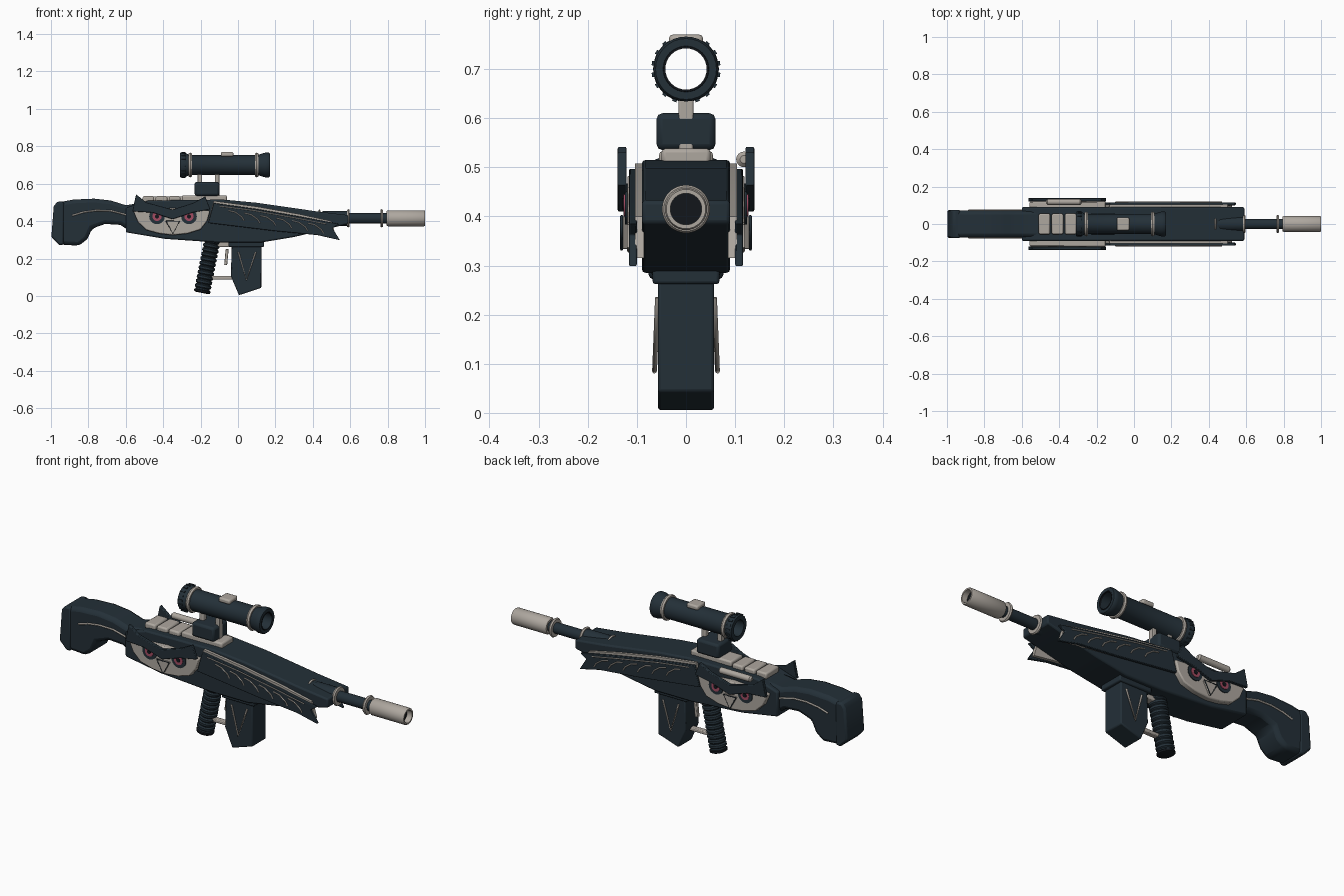
import bpy, bmesh, math
from mathutils import Vector, Matrix

if "Cube" in bpy.data.objects:
    bpy.data.objects.remove(bpy.data.objects["Cube"])


def material(name, rgb):
    m = bpy.data.materials.new(name)
    m.diffuse_color = (*rgb, 1)
    m.use_nodes = True
    m.node_tree.nodes["Principled BSDF"].inputs["Base Color"].default_value = m.diffuse_color
    return m


NAVY = material("dark navy", (0.017, 0.029, 0.039))
BEIGE = material("warm beige", (0.42, 0.385, 0.345))
PINK = material("dusky pink", (0.36, 0.07, 0.12))
BLACK = material("near black", (0.006, 0.008, 0.011))


def finish(name, bm, mat, bevel=0.0, angle=35):
    bmesh.ops.recalc_face_normals(bm, faces=bm.faces)
    me = bpy.data.meshes.new(name)
    bm.to_mesh(me)
    bm.free()
    ob = bpy.data.objects.new(name, me)
    bpy.context.collection.objects.link(ob)
    me.materials.append(mat)
    if bevel:
        mod = ob.modifiers.new("bevel", 'BEVEL')
        mod.width = bevel
        mod.segments = 2
        mod.limit_method = 'ANGLE'
        mod.angle_limit = math.radians(40)
    bpy.ops.object.select_all(action='DESELECT')
    ob.select_set(True)
    bpy.context.view_layer.objects.active = ob
    bpy.ops.object.shade_smooth_by_angle(angle=math.radians(angle))
    return ob


def prism(name, pts, y0, y1, mat, bevel=0.0):
    """Side profile (x, z) extruded from y0 to y1."""
    bm = bmesh.new()
    f = bm.faces.new([bm.verts.new((x, y0, z)) for x, z in pts])
    ext = bmesh.ops.extrude_face_region(bm, geom=[f])
    moved = [v for v in ext["geom"] if isinstance(v, bmesh.types.BMVert)]
    bmesh.ops.translate(bm, verts=moved, vec=(0, y1 - y0, 0))
    return finish(name, bm, mat, bevel)


def box(name, x0, x1, y0, y1, z0, z1, mat, bevel=0.008):
    return prism(name, [(x0, z0), (x1, z0), (x1, z1), (x0, z1)], y0, y1, mat, bevel)


def lathe(name, profile, start, direction, mat, loop=False, n=32):
    """Profile (radius, distance) spun around an axis."""
    rot = Vector(direction).to_track_quat('Z', 'Y').to_matrix().to_4x4()
    mtx = Matrix.Translation(start) @ rot
    bm = bmesh.new()
    rings = [[bm.verts.new(mtx @ Vector((r * math.cos(math.tau * i / n),
                                         r * math.sin(math.tau * i / n), h)))
              for i in range(n)] for r, h in profile]
    pairs = list(zip(rings, rings[1:]))
    if loop:
        pairs.append((rings[-1], rings[0]))
    else:
        bm.faces.new(rings[0])
        bm.faces.new(rings[-1])
    for a, b in pairs:
        for i in range(n):
            j = (i + 1) % n
            bm.faces.new((a[i], a[j], b[j], b[i]))
    return finish(name, bm, mat)


def ring(name, x, z, r_in, r_out, width, mat):
    w = width / 2
    return lathe(name, [(r_in, -w), (r_out - .004, -w), (r_out, 0), (r_out - .004, w), (r_in, w)],
                 (x, 0, z), (1, 0, 0), mat, True)


def line(name, pts, mat, r=0.004):
    """Thin raised piping through 3D points."""
    cu = bpy.data.curves.new(name, 'CURVE')
    cu.dimensions = '3D'
    cu.bevel_depth = r
    cu.bevel_resolution = 1
    cu.use_fill_caps = True
    sp = cu.splines.new('POLY')
    sp.points.add(len(pts) - 1)
    for p, co in zip(sp.points, pts):
        p.co = (*co, 1)
    cu.materials.append(mat)
    ob = bpy.data.objects.new(name, cu)
    bpy.context.collection.objects.link(ob)
    bpy.ops.object.select_all(action='DESELECT')
    ob.select_set(True)
    bpy.context.view_layer.objects.active = ob
    bpy.ops.object.convert(target='MESH')


# Body and shoulder stock
prism("body", [(-.60, .34), (-.39, .305), (-.10, .285), (.12, .285), (.30, .315), (.59, .385),
               (.59, .432), (.42, .452), (.10, .498), (-.08, .515), (-.48, .51), (-.60, .47)],
      -.09, .09, NAVY, .008)
prism("stock", [(-.95, .275), (-.85, .268), (-.805, .305), (-.78, .36), (-.71, .385), (-.63, .38),
                (-.57, .34), (-.50, .34), (-.50, .50), (-.60, .485), (-.68, .51), (-.77, .52),
                (-.88, .515), (-.96, .50)], -.072, .072, NAVY, .02)
prism("butt_pad", [(-.998, .315), (-.955, .27), (-.93, .275), (-.93, .503), (-.965, .505), (-.985, .48)],
      -.076, .076, NAVY, .01)

# Barrel, muzzle and bands
lathe("barrel_shroud", [(.02, 0), (.04, .04), (.04, .17)], (.42, 0, .415), (1, 0, 0), NAVY)
lathe("barrel", [(.028, 0), (.028, .28)], (.54, 0, .415), (1, 0, 0), NAVY)
lathe("muzzle", [(.026, 0), (.038, 0), (.043, .008), (.043, .200), (.040, .206), (.032, .206), (.032, .04)],
      (.794, 0, .415), (1, 0, 0), BEIGE, True)
lathe("muzzle_bore", [(.0325, 0), (.0325, .01)], (.96, 0, .415), (1, 0, 0), BLACK)
for x in (.59, .768):
    ring("barrel_band", x, .415, .026, .049, .014, BEIGE)
line("shroud_band", [(.435, .042 * math.sin(a), .415 + .042 * math.cos(a))
                     for a in [-.9 + .18 * i for i in range(11)]], BEIGE, .005)

# Top plates, scope mount and bolt handle
for x in (-.51, -.44, -.37):
    box("top_plate", x, x + .062, -.055, .055, .50, .533, BEIGE)
box("rail", -.30, -.06, -.05, .05, .505, .538, BEIGE)
box("scope_mount", -.232, -.10, -.06, .06, .535, .61, NAVY, .012)
for x in (-.205, -.112):
    box("scope_post", x - .012, x + .012, -.015, .015, .53, .655, BEIGE, .004)
lathe("bolt_handle", [(.008, 0), (.016, .008), (.016, .182), (.008, .19)],
      (-.47, .118, .516), (1, 0, 0), BEIGE, n=16)

# Open scope tube with flared ends
lathe("scope_tube", [(.042, 0), (.064, 0), (.067, .006), (.067, .022), (.054, .05), (.054, .415),
                     (.066, .455), (.066, .474), (.062, .48), (.042, .48)],
      (-.31, 0, .70), (1, 0, 0), NAVY, True)
for x in (-.255, .10):
    ring("scope_band", x, .70, .05, .066, .018, BEIGE)
ring("front_lens_rim", .166, .70, .042, .050, .010, BLACK)
box("scope_knob", -.092, -.025, -.035, .035, .745, .77, BEIGE)
bm = bmesh.new()
for i in range(18):
    m = Matrix.Translation((-.292, 0, .70)) @ Matrix.Rotation(math.tau * i / 18, 4, 'X')
    m = m @ Matrix.Translation((0, 0, .066)) @ Matrix.Diagonal((.022, .009, .009, 1))
    bmesh.ops.create_cube(bm, size=1, matrix=m)
finish("scope_grip_teeth", bm, NAVY)

# Ribbed grip leaning back
profile = [(.040, 0)]
for i in range(11):
    h = .012 + i * .0245
    profile += [(.037, h), (.044, h + .006), (.044, h + .017), (.037, h + .0225)]
lathe("grip", profile, (-.191, 0, .028), (.2, 0, 1), NAVY, n=24)
lathe("grip_cap", [(.036, 0), (.044, .005), (.044, .014), (.038, .018)],
      (-.193, 0, .016), (.2, 0, 1), BLACK, n=24)

# Trigger and guard
box("guard_bar", -.15, -.02, -.014, .014, .088, .106, BEIGE, .004)
box("guard_top", -.12, -.02, -.02, .02, .262, .29, BEIGE, .004)
prism("trigger", [(-.074, .165), (-.058, .165), (-.05, .25), (-.066, .25)], -.01, .01, BEIGE, .003)

# Magazine
prism("magazine", [(-.033, .30), (.125, .30), (.125, .043), (.005, .004), (-.038, .105)],
      -.057, .057, NAVY, .006)
box("magazine_collar", -.05, .14, -.068, .068, .262, .30, NAVY, .006)

# Parts repeated on both sides
for s in (-1, 1):
    # stock and magazine piping
    line("stock_piping", [(x, s * .073, z) for x, z in
                          [(-.885, .43), (-.83, .447), (-.76, .457), (-.68, .455), (-.61, .437), (-.56, .42)]],
         BEIGE, .005)
    line("magazine_chevron", [(.002, s * .058, .235), (.045, s * .064, .085), (.095, s * .058, .235)],
         BEIGE, .005)

    # layered wing, pale layer beneath the dark one
    prism("wing_underlayer", [(-.16, .40), (-.13, .508), (.10, .478), (.33, .437), (.50, .40),
                              (.525, .315), (.42, .33), (.195, .355)], s * .085, s * .104, BEIGE)
    prism("wing", [(-.16, .39), (-.13, .497), (.10, .465), (.33, .425), (.54, .385), (.505, .362),
                   (.545, .298), (.425, .325), (.195, .347)], s * .10, s * .116, NAVY, .003)
    line("wing_piping", [(x, s * .116, z) for x, z in
                         [(-.10, .48), (.08, .457), (.30, .418), (.47, .385)]], BEIGE, .003)
    for i in range(6):
        x, z = -.05 + i * .085, .448 - i * .0135
        line("feather_piping", [(x, s * .117, z + .008), (x + .035, s * .117, z),
                                (x + .07, s * .117, z - .025), (x + .082, s * .117, z - .045)], BEIGE, .0035)

    # bird face: mask, eyes, beak, brows
    prism("face_mask", [(-.56, .455), (-.535, .395), (-.49, .352), (-.42, .333), (-.35, .325),
                        (-.27, .333), (-.20, .355), (-.165, .40), (-.15, .455), (-.35, .47)],
          s * .085, s * .120, BEIGE, .006)
    for ex in (-.433, -.262):
        for part, r, d, mat in (("eye_socket", .042, .005, NAVY), ("iris", .025, .008, PINK),
                                ("pupil", .011, .010, BLACK)):
            lathe(part, [(r, 0), (r, d)], (ex, s * .119, .425), (0, s, 0), mat, n=20)
    beak = [(-.385, .40), (-.312, .40), (-.348, .333)]
    prism("beak", beak, s * .115, s * .132, BEIGE, .002)
    line("beak_outline", [(x, s * .131, z) for x, z in beak + beak[:1]], NAVY, .003)
    prism("brow", [(-.545, .543), (-.49, .50), (-.35, .462), (-.24, .497), (-.175, .532), (-.148, .463),
                   (-.245, .445), (-.35, .41), (-.455, .445), (-.565, .452)], s * .121, s * .139, NAVY, .003)
